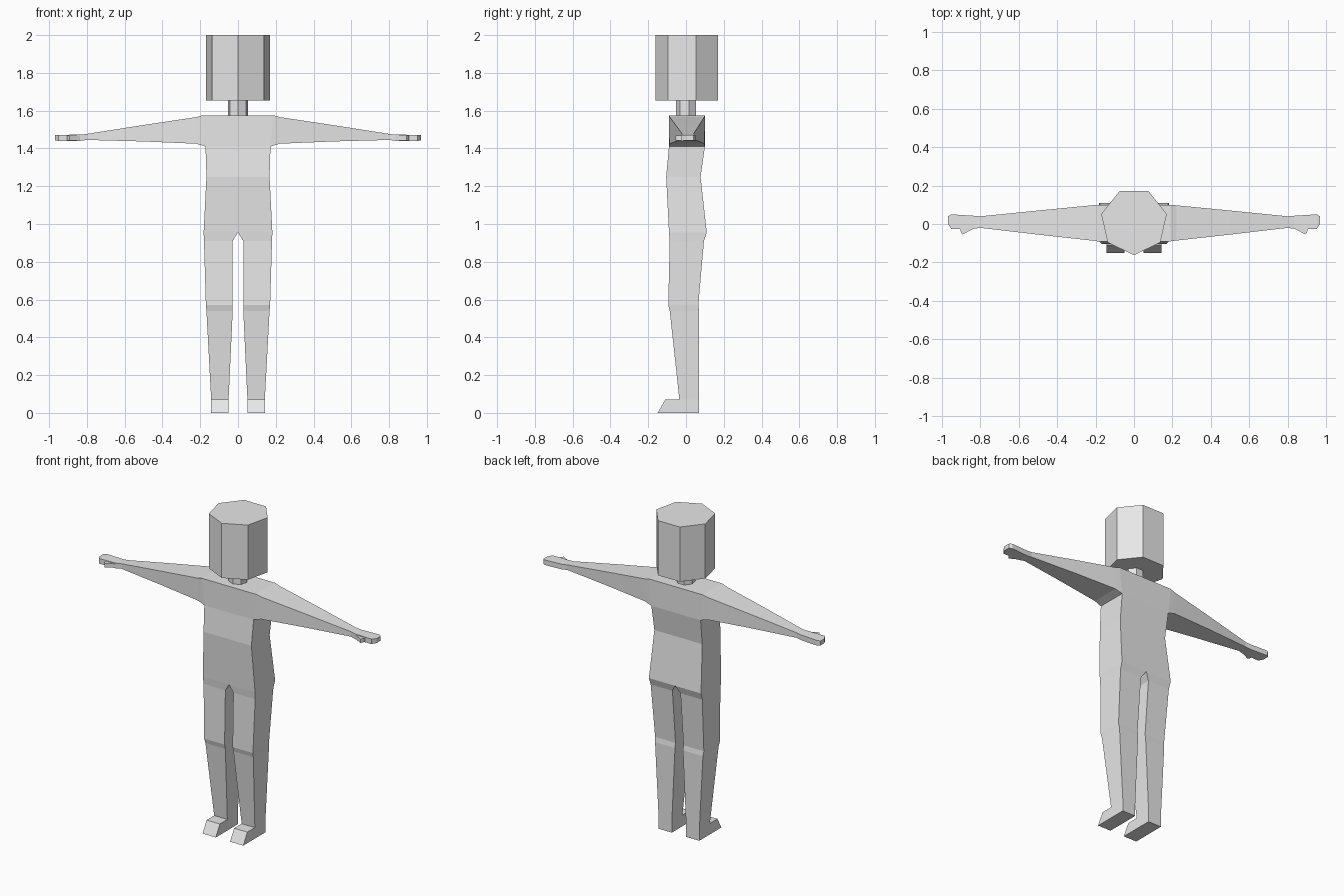
import bpy, bmesh, math

if "Cube" in bpy.data.objects:
    bpy.data.objects.remove(bpy.data.objects["Cube"])

grey = bpy.data.materials.new("light grey")
grey.diffuse_color = (0.8, 0.8, 0.8, 1)
grey.use_nodes = True
grey.node_tree.nodes["Principled BSDF"].inputs["Base Color"].default_value = grey.diffuse_color


def finish(bm, name, mirror=False):
    bmesh.ops.remove_doubles(bm, verts=bm.verts, dist=0.0005)
    bmesh.ops.recalc_face_normals(bm, faces=bm.faces)
    mesh = bpy.data.meshes.new(name)
    bm.to_mesh(mesh)
    bm.free()
    mesh.materials.append(grey)
    ob = bpy.data.objects.new(name, mesh)
    bpy.context.collection.objects.link(ob)
    if mirror:
        mod = ob.modifiers.new("mirror", 'MIRROR')
        mod.use_clip = True
        mod.merge_threshold = 0.001
    return ob


def loft(bm, rings, skip=(), cap_start=False, cap_end=False):
    """Join four-cornered rings; skip holds (band, side) pairs left open."""
    rows = [[bm.verts.new(p) for p in ring] for ring in rings]
    for i in range(len(rows) - 1):
        for j in range(4):
            if (i, j) not in skip:
                k = (j + 1) % 4
                bm.faces.new((rows[i][j], rows[i][k], rows[i + 1][k], rows[i + 1][j]))
    if cap_start:
        bm.faces.new(rows[0])
    if cap_end:
        bm.faces.new(rows[-1])


def level(z, x0, x1, y0, y1):
    # sides: 0 front, 1 outer, 2 back, 3 inner
    return [(x0, y0, z), (x1, y0, z), (x1, y1, z), (x0, y1, z)]


def slice_x(x, y0, y1, z0, z1, xb=None):
    xb = x if xb is None else xb
    return [(xb, y0, z0), (xb, y1, z0), (x, y1, z1), (x, y0, z1)]


body = bmesh.new()

# torso half, open at the centre line, the hip and the shoulder
torso = [level(1.575, 0, 0.19, -0.09, 0.10),
         level(1.41, 0, 0.172, -0.09, 0.10),
         level(1.25, 0, 0.167, -0.105, 0.077),
         level(0.955, 0, 0.182, -0.09, 0.11)]
loft(body, torso, skip=[(0, 1), (0, 3), (1, 3), (2, 3)], cap_start=True)

# leg
loft(body, [level(0.955, 0, 0.182, -0.09, 0.11),
            level(0.91, 0.028, 0.18, -0.086, 0.095),
            level(0.57, 0.028, 0.17, -0.094, 0.065),
            level(0.54, 0.028, 0.167, -0.086, 0.07),
            level(0.07, 0.05, 0.142, -0.035, 0.07)])

# foot, with its toe reaching forward
loft(body, [level(0.07, 0.05, 0.142, -0.11, -0.035),
            level(0, 0.05, 0.142, -0.15, -0.035)],
     skip=[(0, 2)], cap_start=True, cap_end=True)
loft(body, [level(0.07, 0.05, 0.142, -0.035, 0.07),
            level(0, 0.05, 0.142, -0.035, 0.07)], skip=[(0, 0)], cap_end=True)

# arm and hand
loft(body, [slice_x(0.19, -0.09, 0.10, 1.41, 1.575, xb=0.172),
            slice_x(0.22, -0.086, 0.097, 1.425, 1.566),
            slice_x(0.50, -0.055, 0.07, 1.437, 1.524),
            slice_x(0.80, -0.02, 0.04, 1.445, 1.477),
            slice_x(0.835, -0.025, 0.043, 1.44, 1.473),
            slice_x(0.95, -0.027, 0.05, 1.44, 1.472),
            slice_x(0.968, 0.0, 0.04, 1.442, 1.47)], cap_end=True)

# thumb
loft(body, [level(1.442, 0.835, 0.90, -0.024, -0.02),
            level(1.468, 0.835, 0.90, -0.024, -0.02)], cap_start=True, cap_end=True)
loft(body, [[(0.835, -0.024, 1.443), (0.905, -0.024, 1.443),
             (0.90, -0.045, 1.443), (0.892, -0.055, 1.443)][::-1],
            [(0.835, -0.024, 1.468), (0.905, -0.024, 1.468),
             (0.90, -0.045, 1.468), (0.892, -0.055, 1.468)][::-1]],
     cap_start=True, cap_end=True)
finish(body, "body", mirror=True)


def prism(name, radius, y, z0, z1):
    # seven-sided column with one edge pointing forward
    bm = bmesh.new()
    ring = [bm.verts.new((radius * math.sin(a), y - radius * math.cos(a), z0))
            for a in (i * math.tau / 7 for i in range(7))]
    face = bm.faces.new(ring)
    top = bmesh.ops.extrude_face_region(bm, geom=[face], use_keep_orig=True)
    for v in top["geom"]:
        if isinstance(v, bmesh.types.BMVert):
            v.co.z = z1
    finish(bm, name)


prism("neck", 0.055, 0.003, 1.57, 1.66)
prism("head", 0.175, 0.013, 1.655, 2.0)
